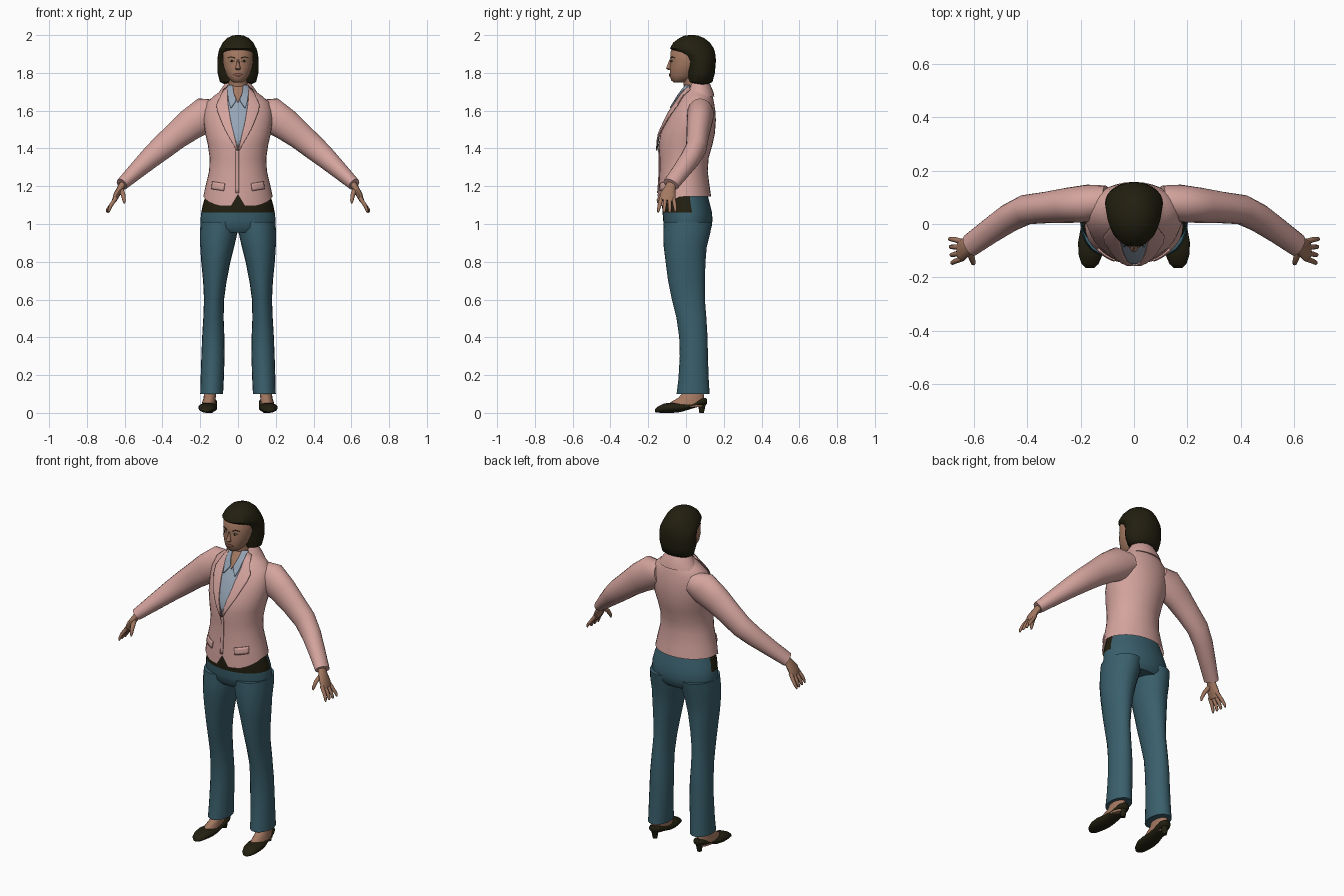
import bpy, bmesh, math
from mathutils import Vector as V


def material(name, rgb):
    m = bpy.data.materials.new(name)
    m.diffuse_color = (*rgb, 1)
    return m


PINK = material("pink_cloth", (0.66, 0.37, 0.34))
TEAL = material("teal_denim", (0.042, 0.115, 0.15))
DARK = material("dark_brown", (0.016, 0.014, 0.005))
SKIN = material("skin", (0.37, 0.19, 0.12))
SHIRT = material("pale_blue_cloth", (0.30, 0.37, 0.46))
LIP = material("lip", (0.26, 0.10, 0.075))
EYE = material("eye_white", (0.38, 0.30, 0.26))


def finish(name, bm, *mats):
    bmesh.ops.recalc_face_normals(bm, faces=bm.faces)
    me = bpy.data.meshes.new(name)
    bm.to_mesh(me)
    bm.free()
    ob = bpy.data.objects.new(name, me)
    bpy.context.collection.objects.link(ob)
    for m in mats:
        me.materials.append(m)
    bpy.ops.object.select_all(action='DESELECT')
    ob.select_set(True)
    bpy.context.view_layer.objects.active = ob
    bpy.ops.object.shade_smooth_by_angle(angle=math.radians(50))
    return ob


def loft(name, rings, mats, seg=20, caps=(True, True)):
    """Skin a list of ellipses given as (centre, axis a, axis b)."""
    bm = bmesh.new()
    loops = [[bm.verts.new(c + a * math.cos(2 * math.pi * i / seg) + b * math.sin(2 * math.pi * i / seg))
              for i in range(seg)] for c, a, b in rings]
    for r, q in zip(loops, loops[1:]):
        for i in range(seg):
            j = (i + 1) % seg
            bm.faces.new((r[i], r[j], q[j], q[i]))
    if caps[0]:
        bm.faces.new(loops[0])
    if caps[1]:
        bm.faces.new(loops[-1])
    return finish(name, bm, *mats)


def stack(name, rows, mats, s=1, **kw):
    """Horizontal ellipses: rows of z, x0, x1, y0, y1."""
    return loft(name, [(V((s * (x0 + x1) / 2, (y0 + y1) / 2, z)), V(((x1 - x0) / 2, 0, 0)),
                        V((0, (y1 - y0) / 2, 0))) for z, x0, x1, y0, y1 in rows], mats, **kw)


def limb(name, rows, mats, s=1, **kw):
    """Ellipses along a path: rows of x, y, z, depth radius, thickness radius."""
    pts = [V((s * r[0], r[1], r[2])) for r in rows]
    rings = []
    for i, r in enumerate(rows):
        t = (pts[min(i + 1, len(pts) - 1)] - pts[max(i - 1, 0)]).normalized()
        a = V((0, 1, 0))
        a = (a - t * a.dot(t)).normalized()
        rings.append((pts[i], a * r[3], t.cross(a) * r[4]))
    return loft(name, rings, mats, **kw)


def sym(rows):
    return [(z, -rx, rx, y0, y1) for z, y0, y1, rx in rows]


def lerp_rows(rows, z):
    for a, b in zip(rows, rows[1:]):
        if a[0] <= z <= b[0]:
            t = (z - a[0]) / (b[0] - a[0])
            return [p + (q - p) * t for p, q in zip(a, b)]
    return rows[-1] if z > rows[-1][0] else rows[0]


def patch(name, rows, left, right, mat, off, s=1, n=8, m=10):
    """Thin plate on the front of a stack, between two edge lines of (x, z) points."""
    def along(line, t):
        k = min(int(t * (len(line) - 1)), len(line) - 2)
        f = t * (len(line) - 1) - k
        return V(line[k]).lerp(V(line[k + 1]), f)
    bm = bmesh.new()
    grid = []
    for i in range(m + 1):
        a, b = along(left, i / m), along(right, i / m)
        line = []
        for j in range(n + 1):
            x, z = a.lerp(b, j / n)
            _, y0, y1, rx = lerp_rows(rows, z)
            y = (y0 + y1) / 2 - (y1 - y0) / 2 * math.sqrt(1 - min(abs(x) / rx, 0.97) ** 2)
            line.append(bm.verts.new((s * x, y - off, z)))
        grid.append(line)
    for i in range(m):
        for j in range(n):
            bm.faces.new((grid[i][j], grid[i][j + 1], grid[i + 1][j + 1], grid[i + 1][j]))
    bmesh.ops.remove_doubles(bm, verts=bm.verts, dist=1e-5)
    ob = finish(name, bm, mat)
    mod = ob.modifiers.new("thickness", 'SOLIDIFY')
    mod.thickness, mod.offset = 0.006, 0
    return ob


SIDES = ((1, "left"), (-1, "right"))

# Jacket body, with hem dipping at the front and parting in the middle
TORSO = [(1.145, -.15, .133, .184), (1.20, -.145, .125, .172), (1.28, -.14, .115, .153),
         (1.35, -.14, .12, .15), (1.42, -.145, .14, .16), (1.48, -.135, .153, .174),
         (1.55, -.105, .158, .183), (1.60, -.08, .155, .18), (1.645, -.048, .148, .165),
         (1.68, -.028, .14, .125), (1.71, -.008, .125, .082), (1.735, .01, .115, .062)]
jacket = stack("jacket_body", sym(TORSO), [PINK], seg=32, caps=(False, True))
for v in jacket.data.vertices:
    if v.co.z < 1.15:
        v.co.z -= 0.05 * max(0, min(1, (-v.co.y - 0.03) / 0.1))
        if abs(v.co.x) < 0.02 and v.co.y < 0:
            v.co.z = 1.155

# Jacket collar, shirt front and open neckline
stack("jacket_collar", sym([(1.675, .0, .15, .115), (1.70, .005, .145, .10),
                            (1.735, .012, .13, .075), (1.748, .02, .122, .066)]), [PINK], seg=24)
patch("shirt_front", TORSO, [(-.055, 1.73), (-.06, 1.65), (-.045, 1.55), (0, 1.40)],
      [(.055, 1.73), (.06, 1.65), (.045, 1.55), (0, 1.40)], SHIRT, .006)
patch("neckline_skin", TORSO, [(-.03, 1.735), (-.022, 1.69), (0, 1.64)],
      [(.03, 1.735), (.022, 1.69), (0, 1.64)], SKIN, .012)
patch("jacket_front_edge", TORSO, [(-.012, 1.40), (-.012, 1.165)], [(.004, 1.40), (.004, 1.165)],
      PINK, .002, n=2)
for s, side in SIDES:
    patch(side + "_shirt_collar", TORSO, [(.028, 1.735), (.022, 1.69), (.008, 1.655), (.035, 1.615)],
          [(.055, 1.735), (.055, 1.69), (.05, 1.65), (.04, 1.615)], SHIRT, .017, s)
    patch(side + "_lapel", TORSO, [(.052, 1.73), (.055, 1.65), (.038, 1.54), (0, 1.39)],
          [(.075, 1.712), (.118, 1.62), (.075, 1.51), (.008, 1.39)], PINK, .012, s)
    patch(side + "_pocket_flap", TORSO, [(.07, 1.215), (.075, 1.175)], [(.135, 1.225), (.14, 1.185)],
          PINK, .004, s, m=3)

# Trousers: hips with a dark front waistband, and legs
hips = stack("hips", sym([(.955, -.095, .115, .17), (.98, -.115, .135, .194), (1.02, -.121, .14, .199),
                          (1.06, -.124, .138, .195), (1.10, -.127, .128, .187),
                          (1.17, -.12, .11, .165)]), [TEAL, DARK], seg=32)
for p in hips.data.polygons:
    if p.center.z > 1.06 and p.center.y < 0.02:
        p.material_index = 1
LEG = [(1.01, .0, .198, -.118, .138), (.95, .004, .202, -.12, .128), (.88, .02, .2, -.118, .11),
       (.80, .04, .195, -.108, .103), (.70, .06, .185, -.095, .10), (.60, .074, .18, -.075, .10),
       (.50, .076, .184, -.05, .108), (.40, .072, .19, -.036, .114), (.30, .071, .194, -.033, .116),
       (.18, .075, .198, -.04, .12), (.10, .079, .2, -.05, .125)]
for s, side in SIDES:
    stack(side + "_trouser_leg", LEG, [TEAL], s)

    # Foot and heeled shoe
    stack(side + "_foot", [(.03, .118, .192, -.10, .09), (.055, .12, .19, -.085, .094),
                           (.08, .118, .182, -.04, .096), (.13, .112, .178, .0, .09)], [SKIN], s)
    shoe = [(-.165, .004, .018, .165, .016), (-.15, .001, .033, .165, .032), (-.115, 0, .05, .163, .045),
            (-.07, 0, .055, .16, .05), (-.03, .004, .052, .157, .046), (.03, .022, .058, .15, .04),
            (.08, .036, .078, .147, .037), (.105, .042, .08, .147, .025), (.112, .05, .072, .147, .012)]
    loft(side + "_shoe", [(V((s * x, y, (lo + hi) / 2)), V((w, 0, 0)), V((0, 0, (hi - lo) / 2)))
                          for y, lo, hi, x, w in shoe], [DARK])
    stack(side + "_shoe_heel", [(0, .134, .16, .07, .095), (.03, .13, .164, .065, .102),
                                (.055, .122, .172, .055, .108)], [DARK], s, seg=10)

    # Sleeve
    limb(side + "_sleeve", [(.10, .085, 1.60, .06, .06), (.17, .077, 1.58, .071, .094),
                            (.25, .07, 1.528, .066, .084), (.33, .062, 1.465, .059, .072),
                            (.405, .054, 1.402, .056, .065), (.47, .022, 1.345, .053, .056),
                            (.54, -.026, 1.28, .048, .045), (.615, -.08, 1.21, .044, .033)], [PINK], s)

    # Hand with fingers and thumb
    limb(side + "_palm", [(.60, -.07, 1.225, .025, .02), (.622, -.085, 1.19, .03, .018),
                          (.642, -.096, 1.155, .042, .017), (.656, -.101, 1.122, .038, .012)],
         [SKIN], s, seg=12)
    for k in range(4):
        limb(f"{side}_finger_{k + 1}", [(.645, -.13 + .021 * k, 1.14, .011, .011),
                                        (.672, -.14 + .027 * k, 1.10, .010, .010),
                                        (.682 + .003 * k, -.146 + .03 * k, 1.075 - .005 * (k % 3), .008, .008),
                                        (.685 + .003 * k, -.148 + .03 * k, 1.062, .004, .004)],
             [SKIN], s, seg=8)
    limb(side + "_thumb", [(.618, -.10, 1.18, .014, .014), (.608, -.13, 1.155, .012, .012),
                           (.603, -.147, 1.125, .009, .009), (.602, -.15, 1.11, .004, .004)],
         [SKIN], s, seg=8)

# Neck and face
stack("neck", [(1.64, -.055, .055, .0, .10), (1.70, -.05, .05, -.008, .095),
               (1.80, -.05, .05, -.02, .085)], [SKIN])
FACE = [(1.748, -.062, -.01, .022), (1.76, -.078, .02, .04), (1.785, -.086, .06, .06),
        (1.83, -.086, .08, .076), (1.865, -.083, .10, .081), (1.91, -.083, .10, .08),
        (1.945, -.06, .09, .06)]
stack("face", sym(FACE), [SKIN], seg=28)
stack("nose", sym([(1.815, -.094, -.07, .010), (1.823, -.107, -.06, .015), (1.84, -.10, -.06, .010),
                   (1.872, -.088, -.06, .006)]), [SKIN], seg=10)
patch("lips", FACE, [(-.026, 1.79), (-.012, 1.797), (.0, 1.796), (.012, 1.797), (.026, 1.79)],
      [(-.026, 1.79), (-.012, 1.783), (0, 1.781), (.012, 1.783), (.026, 1.79)], LIP, .002, n=2, m=8)
for s, side in SIDES:
    patch(side + "_eye", FACE, [(.018, 1.862), (.033, 1.869), (.047, 1.863)],
          [(.018, 1.862), (.033, 1.857), (.047, 1.863)], EYE, .001, s, n=2, m=6)
    patch(side + "_iris", FACE, [(.029, 1.868), (.029, 1.858)], [(.037, 1.868), (.037, 1.858)],
          DARK, .003, s, n=1, m=1)
    patch(side + "_eyebrow", FACE, [(.015, 1.880), (.035, 1.888), (.054, 1.880)],
          [(.015, 1.876), (.035, 1.884), (.054, 1.879)], DARK, .0, s, n=1, m=6)

# Bobbed hair, with the face standing proud of its front
stack("hair", sym([(1.738, .045, .115, .068), (1.752, .012, .14, .096), (1.80, -.002, .153, .108),
                   (1.86, -.002, .158, .109), (1.89, -.02, .157, .107), (1.915, -.066, .152, .102),
                   (1.93, -.085, .147, .097), (1.96, -.068, .127, .081), (1.985, -.035, .095, .057),
                   (1.997, -.008, .065, .03), (2.0, .015, .045, .012)]), [DARK], seg=28)
